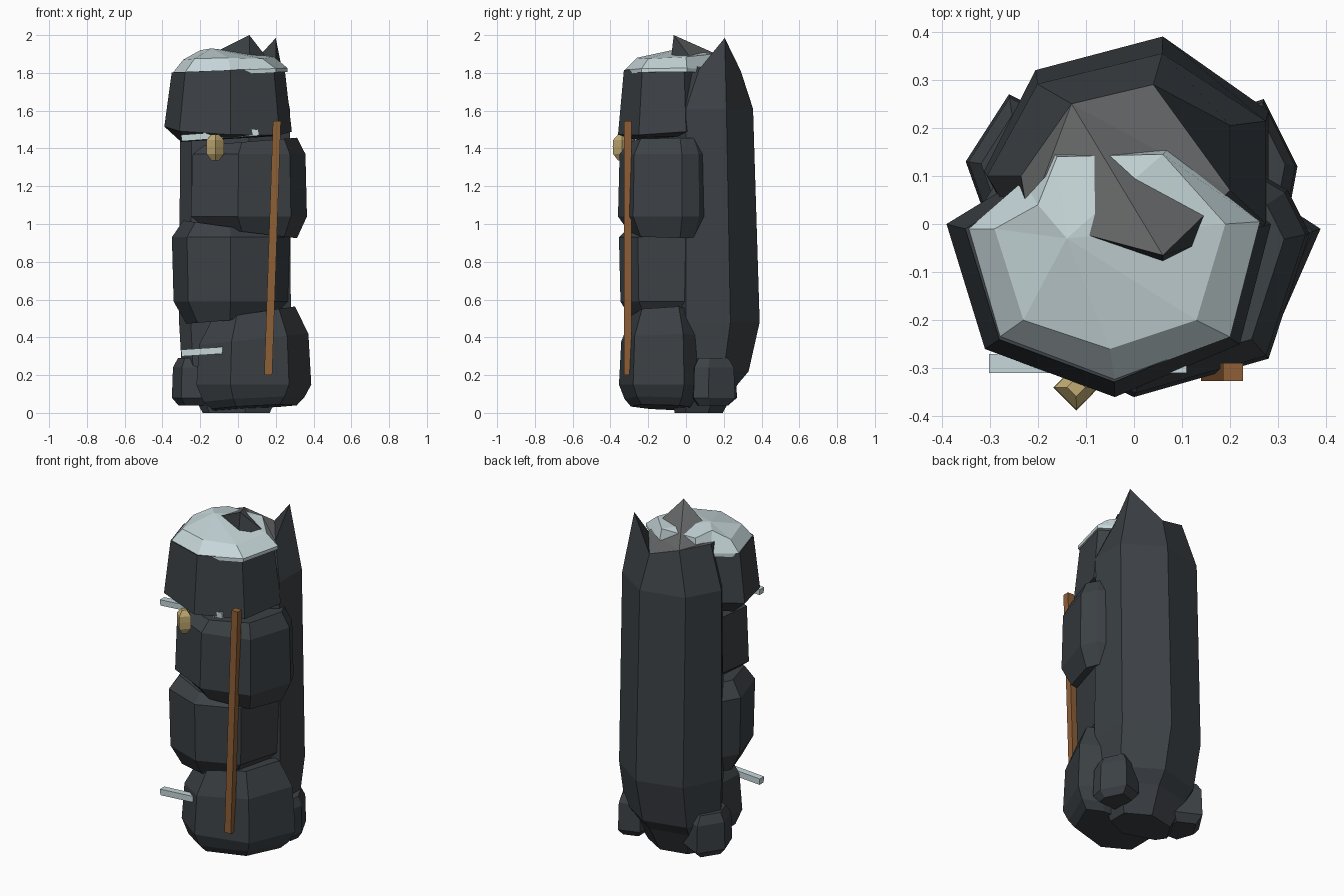
import bpy, bmesh, math
from mathutils import Vector

cube = bpy.data.objects.get("Cube")
if cube:
    bpy.data.objects.remove(cube, do_unlink=True)


def material(name, rgb):
    m = bpy.data.materials.new(name)
    m.use_nodes = True
    m.diffuse_color = (*rgb, 1)
    bsdf = next(n for n in m.node_tree.nodes if n.type == 'BSDF_PRINCIPLED')
    bsdf.inputs["Base Color"].default_value = (*rgb, 1)
    bsdf.inputs["Roughness"].default_value = 0.9
    return m


ROCK = material("dark rock", (0.045, 0.053, 0.060))
TOP = material("grey rock top", (0.135, 0.138, 0.14))
SNOW = material("snow", (0.57, 0.68, 0.70))
WOOD = material("wood", (0.27, 0.115, 0.038))
GOLD = material("pale gold", (0.54, 0.41, 0.17))


def finish(name, bm, *mats):
    """Make the object; with two materials, upward faces get the second."""
    bmesh.ops.recalc_face_normals(bm, faces=bm.faces[:])
    bm.normal_update()
    for f in bm.faces:
        f.material_index = int(len(mats) > 1 and f.normal.z > 0.6)
    me = bpy.data.meshes.new(name)
    bm.to_mesh(me)
    bm.free()
    for m in mats:
        me.materials.append(m)
    ob = bpy.data.objects.new(name, me)
    bpy.context.collection.objects.link(ob)


def loft(rings):
    """Skin rings of points and close the bottom; return mesh and top ring."""
    bm = bmesh.new()
    rings = [[bm.verts.new(p) for p in ring] for ring in rings]
    n = len(rings[0])
    for a, b in zip(rings, rings[1:]):
        for i in range(n):
            j = (i + 1) % n
            bm.faces.new((a[i], a[j], b[j], b[i]))
    bm.faces.new(rings[0])
    return bm, rings[-1]


def stacked(name, outline, levels, mat):
    """Loft one plan outline through (z, scale, slope in x, slope in y) levels."""
    c = sum((Vector(p) for p in outline), Vector((0, 0))) / len(outline)
    rings = []
    for z, s, tx, ty in levels:
        offsets = [(Vector(p) - c) * s for p in outline]
        rings.append([(c.x + o.x, c.y + o.y, z + tx * o.x + ty * o.y) for o in offsets])
    bm, top = loft(rings)
    bm.faces.new(top)
    finish(name, bm, mat)


def beam(name, a, b, width, depth, mat):
    """Rectangular beam between two points."""
    a, b = Vector(a), Vector(b)
    u = (b - a).normalized().cross(Vector((0, 1, 0))).normalized() * width / 2
    v = Vector((0, depth / 2, 0))
    bm, top = loft([[p + u * i + v * j for i, j in ((-1, -1), (1, -1), (1, 1), (-1, 1))]
                    for p in (a, b)])
    bm.faces.new(top)
    finish(name, bm, mat)


# Stacked boulders, bottom to top
stacked("bottom_boulder",
        [(-.22, -.22), (-.04, -.355), (.27, -.28), (.388, -.01), (.28, .06), (-.2, .13)],
        [(.03, .74, .06, -.05), (.07, .88, .06, -.05), (.15, 1, 0, 0),
         (.39, .95, .1, 0), (.53, .72, .15, 0)], ROCK)
stacked("lower_boulder",
        [(-.35, -.02), (-.27, -.27), (-.04, -.355), (.2, -.255), (.275, 0), (.1, .15), (-.25, .15)],
        [(.49, .75, .08, 0), (.59, .97, 0, 0), (.93, 1, 0, 0), (.985, .8, -.14, 0)], ROCK)
stacked("upper_boulder",
        [(-.25, -.24), (0, -.36), (.28, -.28), (.365, -.02), (.32, .07), (.2, .14), (-.2, .14)],
        [(.95, .8, -.12, 0), (1.04, 1, 0, 0), (1.37, .97, 0, 0), (1.44, .8, .08, 0)], ROCK)
stacked("top_boulder",
        [(-.39, 0), (-.31, -.26), (-.04, -.36), (.22, -.25), (.285, 0), (.1, .14), (-.21, .11)],
        [(1.45, .74, .06, 0), (1.495, 1, -.04, .08), (1.815, .885, .04, 0)], ROCK)

# Snow cap with a sloped rim and a slightly raised centre
snow_rim = [(-.345, -.01), (-.28, -.235), (-.04, -.325), (.20, -.235), (.262, .005),
            (.07, .155), (-.17, .15), (-.23, .09)]
snow_top = [(-.29, -.01, 1.87), (-.23, -.20, 1.875), (-.05, -.26, 1.88), (.13, -.20, 1.875),
            (.19, 0, 1.885), (.06, .145, 1.90), (-.16, .14, 1.90), (-.2, .04, 1.92)]
bm, top = loft([[(x, y, 1.795 + .04 * x) for x, y in snow_rim],
                [(x, y, 1.815 + .04 * x) for x, y in snow_rim], snow_top])
crown = bm.verts.new((-.14, -.03, 1.93))
for i, v in enumerate(top):
    bm.faces.new((v, top[(i + 1) % len(top)], crown))
finish("snow_cap", bm, SNOW)

# Tall slab behind the boulders; its jagged top breaks through the snow
slab_plan = [(-.205, .32), (.06, .39), (.28, .235), (.28, 0), (.06, -.12), (-.25, 0), (-.312, .11)]
slab_top = [(-.13, .25, 1.86), (.04, .29, 1.81), (.20, .205, 1.985), (.20, .07, 1.82),
            (.06, -.065, 2.0), (-.22, .01, 1.86), (-.235, .10, 1.87)]
slab_levels = [(0, .6, .5), (.15, .85, .7), (.22, .95, .85), (.48, 1, 1), (1.61, .98, .91)]
bm, top = loft([[(x * sx, y * sy, z) for x, y in slab_plan] for z, sx, sy in slab_levels]
               + [slab_top])
for tri in ((1, 2, 3), (0, 1, 3), (0, 3, 4), (0, 4, 5), (0, 5, 6)):
    bm.faces.new([top[i] for i in tri])
finish("back_slab", bm, ROCK, TOP)

# Loose stones at the foot
stone_levels = [(.04, .7, 0, 0), (.08, 1, 0, 0), (.24, .95, 0, 0), (.29, .72, 0, 0)]
stacked("left_foot_stone", [(.34, .12), (.27, .26), (.15, .22), (.15, .03), (.325, .04)],
        stone_levels, ROCK)
stacked("right_foot_stone", [(-.35, .13), (-.26, .27), (-.12, .2), (-.15, -.02), (-.3, -.01)],
        stone_levels, ROCK)

# Ice bars, pole and lantern
beam("upper_ice_bar", (-.30, -.29, 1.455), (.11, -.29, 1.485), .034, .04, SNOW)
beam("lower_ice_bar", (-.30, -.29, .317), (-.07, -.29, .332), .036, .04, SNOW)
beam("wooden_pole", (.16, -.308, .20), (.206, -.308, 1.545), .042, .038, WOOD)
stacked("lantern", [(-.168, -.34), (-.12, -.388), (-.073, -.34), (-.12, -.292)],
        [(1.335, .4, 0, 0), (1.37, .95, 0, 0), (1.41, 1, 0, 0), (1.445, .95, 0, 0),
         (1.475, .4, 0, 0)], GOLD)
